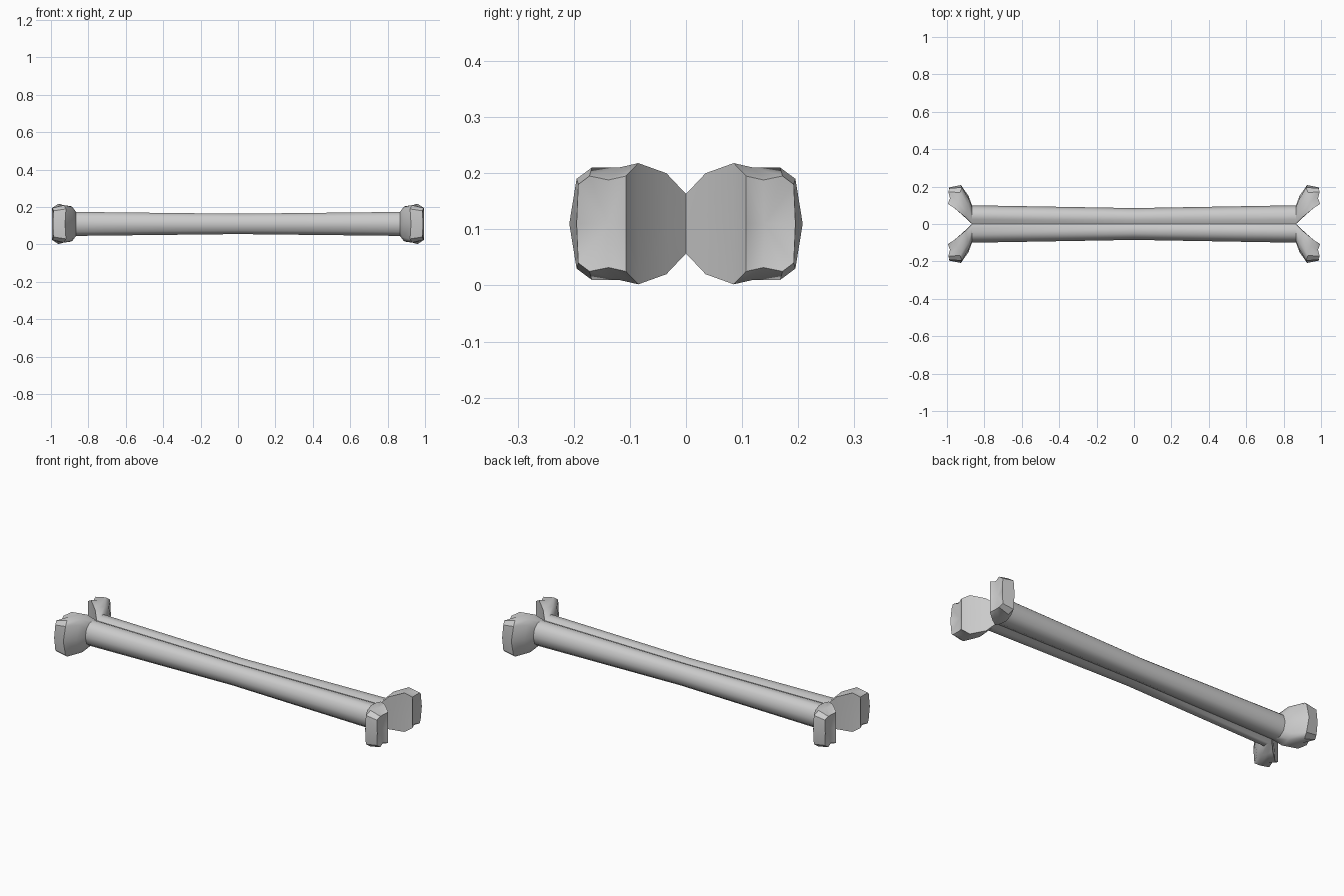
import bpy, bmesh, math

if "Cube" in bpy.data.objects:
    bpy.data.objects.remove(bpy.data.objects["Cube"])

# One eighth of the bone: rings from mid-shaft to the knuckle tip.
# Each ring runs from the inner middle over the top to the outer middle.
profile = [(0, 0), (0, .053), (.025, .064), (.06, .064), (.088, .042), (.1, 0)]


def shaft_ring(x, s):
    return [(x, y * s, z * s) for y, z in profile]


rings = [
    shaft_ring(0, .85),
    shaft_ring(.866, 1),
    # flare of the knuckle
    [(.90, .032, 0), (.90, .035, .09), (.895, .065, .095),
     (.885, .10, .09), (.882, .13, .072), (.885, .15, 0)],
    # widest part
    [(.955, .085, 0), (.96, .085, .108), (.945, .12, .10),
     (.93, .168, .10), (.92, .195, .08), (.925, .208, 0)],
    # rim around the dented tip
    [(.995, .107, 0), (.995, .107, .085), (.984, .138, .078),
     (.993, .172, .085), (.985, .192, .07), (.99, .195, 0)],
]

bm = bmesh.new()
grid = [[bm.verts.new(p) for p in r] for r in rings]
for a, b in zip(grid, grid[1:]):
    for i in range(5):
        if a is grid[0] and i == 0:
            continue  # hidden seam between the two shaft halves
        bm.faces.new((a[i], b[i], b[i + 1], a[i + 1]))

# dented tip
tip = bm.verts.new((.975, .14, 0))
for i in range(5):
    bm.faces.new((grid[-1][i], tip, grid[-1][i + 1]))
loose = [v for v in bm.verts if not v.link_faces]
bmesh.ops.delete(bm, geom=loose, context='VERTS')
bmesh.ops.recalc_face_normals(bm, faces=bm.faces)
# shaft top must face upward
bm.faces.ensure_lookup_table()
bm.normal_update()
if bm.faces[1].normal.z < 0:
    bmesh.ops.reverse_faces(bm, faces=bm.faces)

mesh = bpy.data.meshes.new("bone")
bm.to_mesh(mesh)
bm.free()
bone = bpy.data.objects.new("bone", mesh)
bpy.context.collection.objects.link(bone)
bone.location.z = .11
bpy.context.view_layer.objects.active = bone
bone.select_set(True)

# mirror along the length, across the width and top to bottom
mirror = bone.modifiers.new("mirror", 'MIRROR')
mirror.use_axis = (True, True, True)
mirror.merge_threshold = .0005
bpy.ops.object.modifier_apply(modifier=mirror.name)
bpy.ops.object.shade_smooth_by_angle(angle=math.radians(42))
